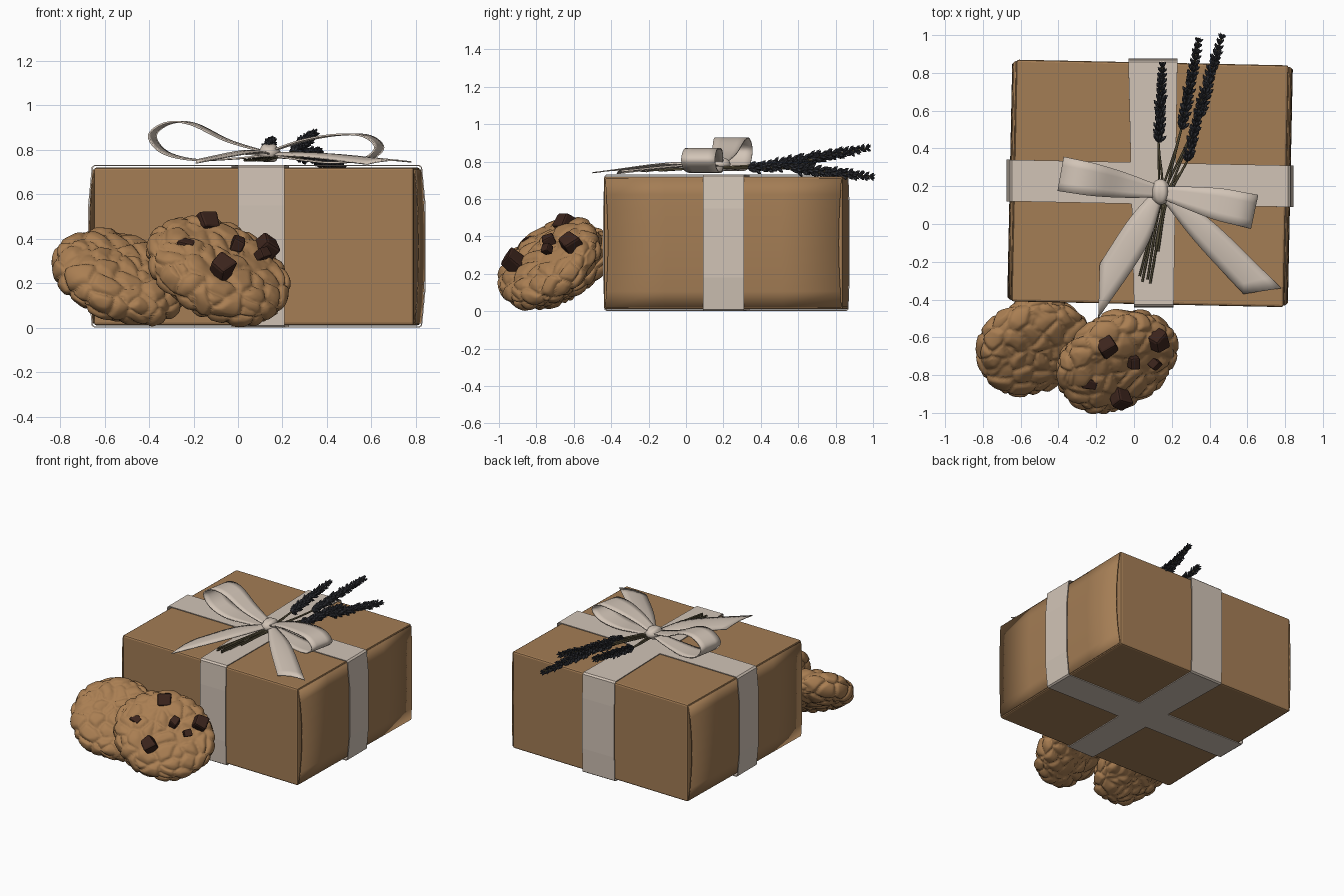
import bpy, bmesh, math, random
from mathutils import Vector, Matrix, noise

random.seed(4)
if "Cube" in bpy.data.objects:
    bpy.data.objects.remove(bpy.data.objects["Cube"], do_unlink=True)


def material(name, rgb):
    m = bpy.data.materials.new(name)
    m.use_nodes = True
    m.diffuse_color = (*rgb, 1)
    bsdf = next(n for n in m.node_tree.nodes if n.type == 'BSDF_PRINCIPLED')
    bsdf.inputs["Base Color"].default_value = (*rgb, 1)
    bsdf.inputs["Roughness"].default_value = 0.8
    return m


PAPER = material("kraft paper", (0.37, 0.205, 0.09))
RIBBON = material("cream ribbon", (0.64, 0.55, 0.47))
DOUGH = material("cookie dough", (0.40, 0.21, 0.085))
CHOC = material("dark chocolate", (0.045, 0.018, 0.012))
BLOOM = material("slate flower", (0.032, 0.034, 0.042))
STALK = material("olive stalk", (0.09, 0.075, 0.04))


def finish(bm, name, mat, smooth=True):
    bmesh.ops.recalc_face_normals(bm, faces=bm.faces)
    for f in bm.faces:
        f.smooth = smooth
    me = bpy.data.meshes.new(name)
    bm.to_mesh(me)
    bm.free()
    me.materials.append(mat)
    ob = bpy.data.objects.new(name, me)
    bpy.context.collection.objects.link(ob)
    return ob


def catmull(rows, steps=6):
    """Smooth curve through rows of numbers."""
    p = [Vector(r) for r in rows]
    p = [p[0] * 2 - p[1]] + p + [p[-1] * 2 - p[-2]]
    out = []
    for a, b, c, d in zip(p, p[1:], p[2:], p[3:]):
        for i in range(steps):
            t = i / steps
            out.append((b * 2 + (c - a) * t + (a * 2 - b * 5 + c * 4 - d) * t * t
                        + (b * 3 - a - c * 3 + d) * t ** 3) / 2)
    return out + [p[-2]]


def strip(name, rows, mat, closed=False, thick=0.006, cols=4, cup=0.0):
    """Sheet between two edges; each row holds a left and a right point."""
    bm = bmesh.new()
    grid = []
    for r in rows:
        a, b = Vector(r[:3]), Vector(r[3:])
        line = []
        for j in range(cols + 1):
            t = j / cols
            lift = Vector((0, 0, cup * math.sin(math.pi * t)))
            line.append(bm.verts.new(a.lerp(b, t) + lift))
        grid.append(line)
    if closed:
        grid.append(grid[0])
    for g, h in zip(grid, grid[1:]):
        for j in range(cols):
            bm.faces.new((g[j], g[j + 1], h[j + 1], h[j]))
    ob = finish(bm, name, mat, smooth=not closed)
    mod = ob.modifiers.new("thickness", 'SOLIDIFY')
    mod.thickness = thick
    mod.offset = 0
    return ob


# Wrapped box, turned very slightly
CENTRE, TURN = Vector((0.085, 0.215, 0)), math.radians(-1.2)
W, D, BASE, TOP = 0.72, 0.64, 0.01, 0.72
bm = bmesh.new()
bmesh.ops.create_cube(bm, size=1, matrix=Matrix.Translation((0, 0, (BASE + TOP) / 2))
                      @ Matrix.Diagonal((2 * W, 2 * D, TOP - BASE, 1)))
bmesh.ops.bevel(bm, geom=bm.edges[:], offset=0.012, segments=2, affect='EDGES', profile=0.5)
box = finish(bm, "wrapped_box", PAPER, smooth=False)
box.location, box.rotation_euler.z = CENTRE, TURN

# Folded paper flaps bulging from both ends
for side, label in ((1, "left"), (-1, "right")):
    rows = []
    for i in range(9):
        t = i / 8
        x = side * (W + 0.002 + 0.018 * math.sin(math.pi * t) ** 0.7)
        z = BASE + 0.01 + t * (TOP - BASE - 0.02)
        y = D - 0.008 - 0.015 * math.sin(math.pi * t)
        rows.append((x, -y, z, x, y, z))
    flap = strip(label + "_paper_flap", rows, PAPER)
    flap.location, flap.rotation_euler.z = CENTRE, TURN

# Ribbon bands around the box: (distance along, height)
def loop_outline(lo, hi, bulge):
    pts = [(lo, 0.72), (lo + 0.01, 0.729), (hi - 0.01, 0.729), (hi, 0.72)]
    for z in (0.55, 0.36, 0.18):
        pts.append((hi + bulge, z))
    pts += [(hi, 0.01), (hi - 0.01, 0.003), (lo + 0.01, 0.003), (lo, 0.01)]
    for z in (0.18, 0.36, 0.55):
        pts.append((lo - bulge, z))
    return pts


rows = []
for y, z in loop_outline(-0.434, 0.866, 0.006):
    t = (y + 0.43) / 1.3
    rows.append((0.0 - 0.03 * t, y, z, 0.21 + 0.02 * t, y, z))
strip("lengthwise_band", rows, RIBBON, closed=True, cols=1)
rows = []
for x, z in loop_outline(-0.655, 0.825, 0.016):
    dy = -0.03 * (x + 0.65) / 1.47
    rows.append((x, 0.12 + dy, z, x, 0.34 + dy, z))
strip("crosswise_band", rows, RIBBON, closed=True, cols=1)

# Bow loops: (reach, height, half width) swept from the knot
KNOT = Vector((0.14, 0.17, 0.785))


def bow_loop(name, tip, profile):
    d = Vector((tip[0] - KNOT.x, tip[1] - KNOT.y, 0))
    n = Vector((-d.y, d.x, 0)).normalized()
    rows = []
    for s, z, w in catmull(profile):
        c = Vector((KNOT.x, KNOT.y, 0)) + d * s + Vector((0, 0, z))
        rows.append((*(c - n * w), *(c + n * w)))
    strip(name, rows, RIBBON, thick=0.008)


bow_loop("right_bow_loop", (-0.385, 0.265), [
    (0, 0.785, 0.03), (0.35, 0.84, 0.065), (0.65, 0.915, 0.085), (0.86, 0.92, 0.09),
    (1, 0.865, 0.092), (0.9, 0.79, 0.09), (0.65, 0.755, 0.085), (0.3, 0.76, 0.06), (0, 0.775, 0.03)])
bow_loop("left_bow_loop", (0.635, 0.065), [
    (0, 0.79, 0.03), (0.3, 0.84, 0.06), (0.62, 0.867, 0.085), (0.88, 0.862, 0.09),
    (1, 0.81, 0.092), (0.88, 0.758, 0.09), (0.6, 0.742, 0.08), (0.3, 0.755, 0.06), (0, 0.775, 0.03)])

# Bow tails with slanted ends
strip("right_bow_tail", catmull([
    (0.10, 0.17, 0.775, 0.15, 0.13, 0.78), (-0.03, 0.02, 0.78, 0.06, -0.13, 0.785),
    (-0.18, -0.21, 0.745, -0.19, -0.5, 0.74)]), RIBBON, cup=0.012)
strip("left_bow_tail", catmull([
    (0.18, 0.18, 0.775, 0.15, 0.13, 0.775), (0.43, 0.0, 0.775, 0.33, -0.1, 0.765),
    (0.78, -0.34, 0.745, 0.58, -0.37, 0.735)]), RIBBON, cup=0.012)

# Knot with soft creases
bm = bmesh.new()
bmesh.ops.create_uvsphere(bm, u_segments=24, v_segments=14, radius=1)
for v in bm.verts:
    crease = 1 + 0.07 * math.cos(6 * math.atan2(v.co.z, v.co.x))
    v.co = KNOT + Vector((v.co.x * 0.05 * crease, v.co.y * 0.068, v.co.z * 0.042 * crease))
finish(bm, "bow_knot", RIBBON)

# Flower stalks running under the knot
HEADS = [((0.13, 0.43, 0.775), (0.15, 0.83, 0.84)), ((0.25, 0.5, 0.79), (0.34, 0.96, 0.87)),
         ((0.34, 0.56, 0.765), (0.46, 0.98, 0.72)), ((0.28, 0.33, 0.765), (0.36, 0.66, 0.79))]
cu = bpy.data.curves.new("flower_stalks", 'CURVE')
cu.dimensions = '3D'
cu.bevel_depth, cu.bevel_resolution = 0.006, 1
for i in range(8):
    base, tip = (Vector(p) for p in HEADS[i % 4])
    start = Vector((0.03 + 0.014 * i, random.uniform(-0.33, -0.1), 0.752))
    mid = Vector((0.125 + 0.007 * i, 0.12, 0.765))
    end = tip if i < 4 else base + (tip - base) * 0.4 + Vector((0.015, 0, -0.01))
    sp = cu.splines.new('POLY')
    pts = catmull([start, mid, base, end], 4)
    sp.points.add(len(pts) - 1)
    for q, p in zip(sp.points, pts):
        q.co = (*p, 1)
cu.materials.append(STALK)
bpy.context.collection.objects.link(bpy.data.objects.new("flower_stalks", cu))

# Flower heads: whorls of pointed buds
for k, (a, b) in enumerate(HEADS):
    a, b = Vector(a), Vector(b)
    axis = (b - a).normalized()
    frame = axis.to_track_quat('Z', 'Y').to_matrix().to_4x4()
    count = int((b - a).length / 0.028)
    bm = bmesh.new()
    for i in range(count):
        t = i / (count - 1)
        size = 1.0 - 0.4 * t ** 3
        for j in range(6):
            turn = Matrix.Rotation(j * math.tau / 6 + i * 0.5 + random.uniform(-0.2, 0.2), 4, 'Z')
            tilt = Matrix.Rotation(random.uniform(0.45, 0.8), 4, 'Y')
            bud = (Matrix.Translation(a.lerp(b, t)) @ frame @ turn @ tilt
                   @ Matrix.Translation((0, 0, 0.028 * size))
                   @ Matrix.Diagonal((0.011 * size, 0.011 * size, 0.03 * size, 1)))
            bmesh.ops.create_icosphere(bm, subdivisions=1, radius=1, matrix=bud)
    finish(bm, f"flower_head_{k + 1}", BLOOM, smooth=False)


# Cracked cookies
def cookie(name, centre, normal, long_axis, radii, seed):
    n = Vector(normal).normalized()
    u = Vector(long_axis)
    u = (u - n * u.dot(n)).normalized()
    basis = Matrix((u, n.cross(u), n)).transposed()
    bm = bmesh.new()
    bmesh.ops.create_icosphere(bm, subdivisions=6, radius=1)
    for v in bm.verts:
        d = v.co.copy()
        r = (math.hypot(d.x, d.y) ** 2.5 + abs(d.z) ** 2.5) ** (-1 / 2.5)
        p = Vector((d.x * radii[0], d.y * radii[1], d.z * radii[2])) * r
        warp = noise.noise_vector(p * 9 + Vector((seed, 0, 0))) * 0.02
        dist = noise.voronoi((p + warp) * 10 + Vector((seed, seed, 0)))[0]
        lump = min(1, (dist[1] - dist[0]) * 2.6) ** 0.5
        out = Vector((d.x / radii[0], d.y / radii[1], d.z / radii[2])).normalized()
        p += out * (0.024 * lump - 0.016 + 0.012 * noise.noise(p * 6))
        v.co = Vector(centre) + basis @ p
    finish(bm, name, DOUGH)
    return n


cookie("back_cookie", (-0.53, -0.645, 0.225), (0.3, -0.52, 0.78), (1, 0.1, -0.25),
       (0.31, 0.29, 0.115), 7.3)
n = cookie("front_cookie", (-0.09, -0.725, 0.255), (0.41, -0.56, 0.72), (0.66, 0.2, -0.22),
           (0.34, 0.305, 0.12), 2.1)

# Chocolate chunks: position and half size
for i, (x, y, z, s) in enumerate([
        (-0.145, -0.65, 0.475, 0.042), (0.13, -0.62, 0.365, 0.046), (0, -0.735, 0.378, 0.03),
        (-0.235, -0.835, 0.36, 0.036), (-0.075, -0.925, 0.265, 0.045), (0.11, -0.745, 0.33, 0.024)]):
    bm = bmesh.new()
    spin = n.to_track_quat('Z', 'Y').to_matrix().to_4x4() @ Matrix.Rotation(i * 1.3, 4, 'Z')
    bmesh.ops.create_cube(bm, size=2 * s, matrix=Matrix.Translation((x, y, z)) @ spin
                          @ Matrix.Rotation(0.3, 4, 'X'))
    for v in bm.verts:
        v.co += Vector([random.uniform(-0.25, 0.25) * s for _ in range(3)])
    bmesh.ops.bevel(bm, geom=bm.edges[:], offset=s * 0.3, segments=2, affect='EDGES', profile=0.5)
    finish(bm, f"chocolate_chunk_{i + 1}", CHOC, smooth=False)
